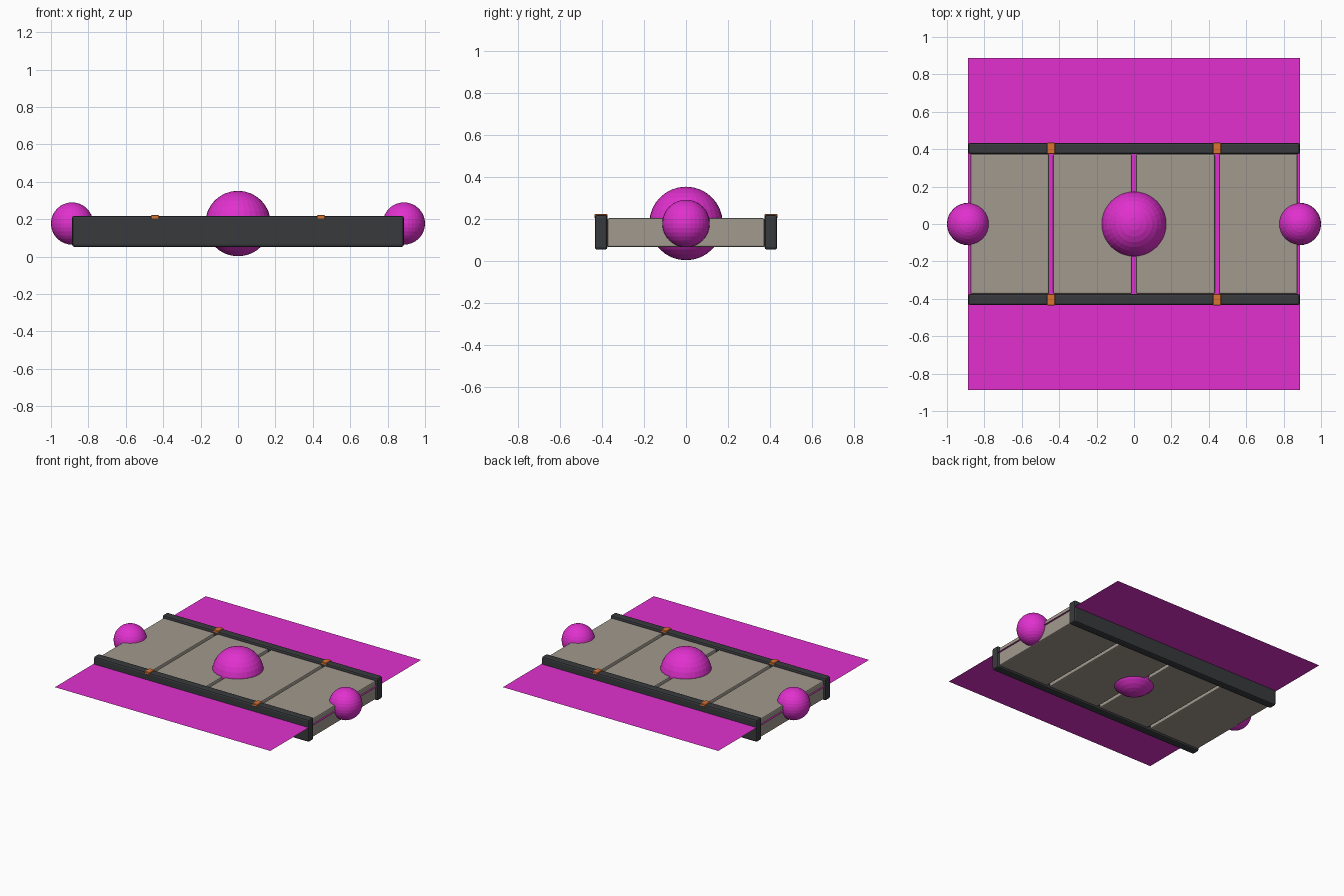
import bpy

if "Cube" in bpy.data.objects:
    bpy.data.objects.remove(bpy.data.objects["Cube"])


def material(name, rgb):
    m = bpy.data.materials.new(name)
    m.diffuse_color = (*rgb, 1)
    m.use_nodes = True
    m.node_tree.nodes["Principled BSDF"].inputs["Base Color"].default_value = m.diffuse_color
    return m


STONE = material("stone", (0.36, 0.32, 0.27))
DARK = material("dark_metal", (0.04, 0.042, 0.046))
ORANGE = material("orange", (0.70, 0.17, 0.03))
MAGENTA = material("magenta", (0.75, 0.03, 0.62))


def box(name, loc, size, mat, bevel, segments=2):
    bpy.ops.mesh.primitive_cube_add(size=1, location=loc)
    ob = bpy.context.object
    ob.name = name
    ob.scale = size
    bpy.ops.object.transform_apply(location=False, rotation=False, scale=True)
    ob.data.materials.append(mat)
    mod = ob.modifiers.new("bevel", 'BEVEL')
    mod.width = bevel
    mod.segments = segments
    return ob


def ball(name, x, radius):
    bpy.ops.mesh.primitive_uv_sphere_add(segments=32, ring_count=16,
                                         radius=radius, location=(x, 0, 0.177))
    ob = bpy.context.object
    ob.name = name
    ob.data.materials.append(MAGENTA)


# Four deck panels with narrow gaps between them
for i in range(4):
    box(f"deck_panel_{i + 1}", ((i - 1.5) * 0.443, 0, 0.133),
        (0.421, 0.748, 0.138), STONE, 0.008)

# Side rails, each with two orange clips on top
for side, label in ((-1, "front"), (1, "back")):
    box(f"{label}_rail", (0, side * 0.404, 0.135),
        (1.774, 0.06, 0.166), DARK, 0.012)
    for x, end in ((-0.444, "left"), (0.444, "right")):
        box(f"{label}_{end}_clip", (x, side * 0.405, 0.212),
            (0.042, 0.062, 0.02), ORANGE, 0.003, 1)

# Thin square sheet passing through the deck
bpy.ops.mesh.primitive_plane_add(size=1.774, location=(0, 0, 0.163))
sheet = bpy.context.object
sheet.name = "sheet"
sheet.data.materials.append(MAGENTA)

# Marker balls at the middle and both ends
ball("middle_ball", 0, 0.175)
ball("left_ball", -0.887, 0.113)
ball("right_ball", 0.887, 0.113)
